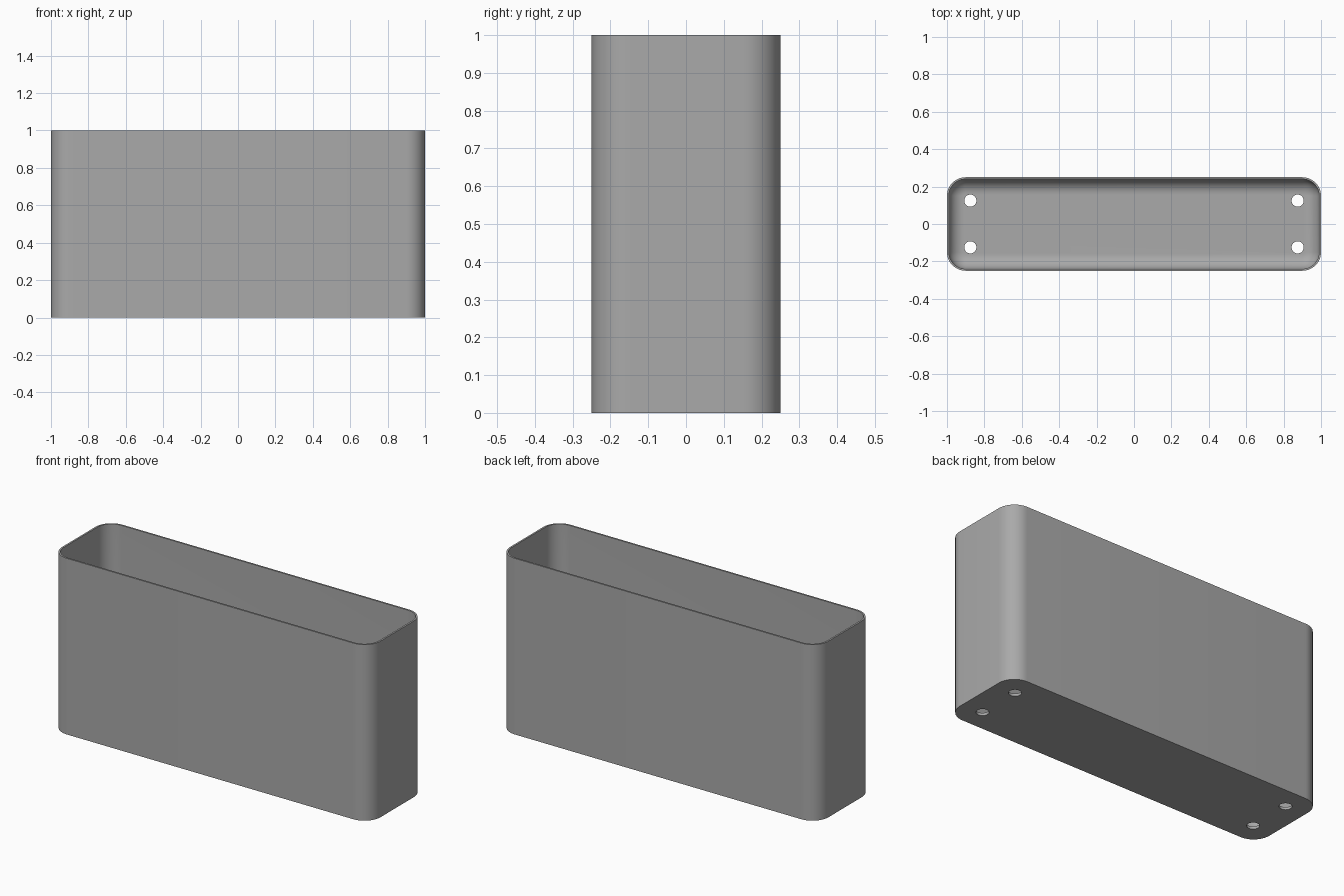
import bpy, bmesh
from math import sin, cos, pi

HALF_X, HALF_Y, HEIGHT = 1.0, 0.25, 1.0
RADIUS, WALL, FLOOR = 0.1, 0.01, 0.015
FILLET, HOLE_R, SEG = 0.08, 0.0325, 12

if "Cube" in bpy.data.objects:
    bpy.data.objects.remove(bpy.data.objects["Cube"])

grey = bpy.data.materials.new("plain grey")
grey.use_nodes = True
color = (0.4, 0.4, 0.4, 1)
grey.diffuse_color = color
grey.node_tree.nodes["Principled BSDF"].inputs["Base Color"].default_value = color


def ring(bm, inset, z):
    """Rounded rectangle loop, inset from the outer wall."""
    verts = []
    r = RADIUS - inset
    for q, (sx, sy) in enumerate([(1, 1), (-1, 1), (-1, -1), (1, -1)]):
        for i in range(SEG + 1):
            a = (q + i / SEG) * pi / 2
            verts.append(bm.verts.new((sx * (HALF_X - RADIUS) + r * cos(a),
                                       sy * (HALF_Y - RADIUS) + r * sin(a), z)))
    return verts


# Tray shell: outside wall, rim, inside wall, fillet down to the floor
bm = bmesh.new()
levels = [(0, 0), (0, HEIGHT), (WALL, HEIGHT)]
for i in range(SEG + 1):
    a = i / SEG * pi / 2
    levels.append((WALL + FILLET * (1 - cos(a)), FLOOR + FILLET * (1 - sin(a))))
rings = [ring(bm, *level) for level in levels]
for low, high in zip(rings, rings[1:]):
    for i in range(len(low)):
        j = (i + 1) % len(low)
        bm.faces.new((low[i], low[j], high[j], high[i]))
bm.faces.new(rings[0][::-1])
bm.faces.new(rings[-1])
bmesh.ops.recalc_face_normals(bm, faces=bm.faces)
mesh = bpy.data.meshes.new("container")
bm.to_mesh(mesh)
bm.free()
container = bpy.data.objects.new("container", mesh)
bpy.context.collection.objects.link(container)
mesh.materials.append(grey)

# Drain holes through the floor, one near each corner
for sx in (-1, 1):
    for sy in (-1, 1):
        bpy.ops.mesh.primitive_cylinder_add(vertices=32, radius=HOLE_R, depth=0.1,
                                            location=(sx * 0.875, sy * 0.125, 0))
        cutter = bpy.context.object
        cutter.name = "drain_hole_cutter"
        cutter.data.materials.append(grey)
        cut = container.modifiers.new("drain hole", "BOOLEAN")
        cut.operation, cut.solver, cut.object = "DIFFERENCE", "EXACT", cutter
        bpy.ops.object.select_all(action="DESELECT")
        container.select_set(True)
        bpy.context.view_layer.objects.active = container
        bpy.ops.object.modifier_apply(modifier=cut.name)
        bpy.data.objects.remove(cutter)

bpy.ops.object.shade_smooth_by_angle(angle=pi / 6)
